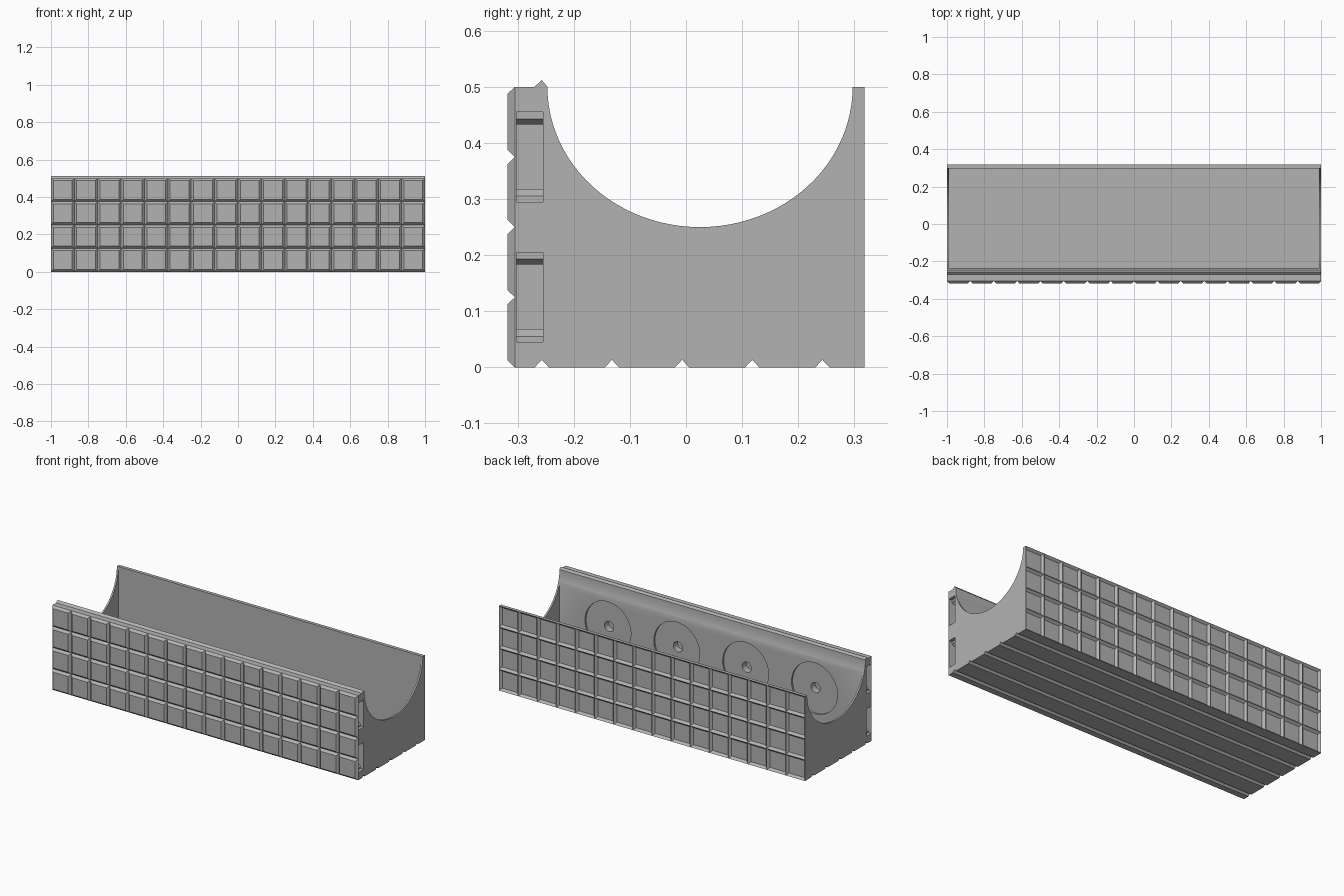
import bpy, bmesh
from math import cos, sin, tau, radians

cube = bpy.data.objects.get("Cube")
if cube:
    bpy.data.objects.remove(cube, do_unlink=True)

PITCH, H = 0.125, 0.0125          # tile pitch, groove and ridge half width
FACE, OUTER = 0.305, 0.318        # body face and outermost face in y

grey = bpy.data.materials.new("plain grey")
grey.use_nodes = True
grey.diffuse_color = (0.45, 0.45, 0.45, 1)
grey.node_tree.nodes["Principled BSDF"].inputs["Base Color"].default_value = (0.45, 0.45, 0.45, 1)

PLACE = {"x": lambda u, v, w: (w, u, v),
         "y": lambda u, v, w: (u, w, v),
         "z": lambda u, v, w: (u, v, w)}


def add_prism(bm, points, axis, lo, hi):
    """Extrude a 2D outline along an axis."""
    put = PLACE[axis]
    a = [bm.verts.new(put(u, v, lo)) for u, v in points]
    b = [bm.verts.new(put(u, v, hi)) for u, v in points]
    n = len(points)
    bm.faces.new(a)
    bm.faces.new(b[::-1])
    for i in range(n):
        j = (i + 1) % n
        bm.faces.new((a[j], a[i], b[i], b[j]))


def finish(name, bm):
    bmesh.ops.recalc_face_normals(bm, faces=bm.faces[:])
    mesh = bpy.data.meshes.new(name)
    bm.to_mesh(mesh)
    bm.free()
    mesh.materials.append(grey)
    obj = bpy.data.objects.new(name, mesh)
    bpy.context.collection.objects.link(obj)
    return obj


def prism(name, points, axis, lo, hi):
    bm = bmesh.new()
    add_prism(bm, points, axis, lo, hi)
    return finish(name, bm)


def ellipse(cu, cv, ru, rv, n):
    return [(cu + ru * cos(tau * i / n), cv + rv * sin(tau * i / n)) for i in range(n)]


def activate(obj):
    bpy.ops.object.select_all(action="DESELECT")
    obj.select_set(True)
    bpy.context.view_layer.objects.active = obj


def cut(obj, cutter):
    cutter.hide_render = True
    activate(obj)
    mod = obj.modifiers.new("cut", "BOOLEAN")
    mod.operation, mod.solver, mod.object = "DIFFERENCE", "EXACT", cutter
    bpy.ops.object.modifier_apply(modifier=mod.name)
    bpy.data.objects.remove(cutter, do_unlink=True)


# Body: end outline with bottom grooves and a locating ridge on the front rim
outline = [(-FACE, 0)]
for k in range(5):
    g = -0.257 + PITCH * k
    outline += [(g - H, 0), (g, 0.0135), (g + H, 0)]
outline += [(FACE, 0), (FACE, 0.5), (-0.247, 0.5), (-0.257, 0.512), (-0.27, 0.5), (-FACE, 0.5)]
body = prism("trough_body", outline, "x", -1, 1)

# Inner cavity, then the rounded opening through both thin end walls
cut(body, prism("cavity_cutter", [(-0.235, 0.02), (0.298, 0.02), (0.298, 0.6), (-0.235, 0.6)],
                "x", -0.99, 0.99))
cut(body, prism("opening_cutter", ellipse(0.025, 0.5, 0.272, 0.25, 96), "x", -1.1, 1.1))

# Round recesses with a centre hole on the inside of the front wall
for x in (-0.675, -0.225, 0.225, 0.675):
    cut(body, prism("recess_cutter", ellipse(x, 0.25, 0.15, 0.15, 64), "y", -0.246, -0.2))
    cut(body, prism("hole_cutter", ellipse(x, 0.25, 0.03, 0.03, 32), "y", -0.285, -0.2))

# Stepped connector slots in both ends of the front wall
slot = [(1.05, 0.045), (0.98, 0.045), (0.98, 0.055), (0.965, 0.068), (0.94, 0.068),
        (0.94, 0.183), (0.965, 0.183), (0.98, 0.193), (0.98, 0.205), (1.05, 0.205)]
for side in (-1, 1):
    for lift in (0, 0.25):
        cut(body, prism("slot_cutter", [(side * x, z + lift) for x, z in slot],
                        "y", -0.302, -0.255))
activate(body)
bpy.ops.object.shade_smooth_by_angle(angle=radians(25))

# Front tiles: one bevelled pad repeated in a grid
bm = bmesh.new()
base, top = [], []
for sx, sz in ((-1, -1), (1, -1), (1, 1), (-1, 1)):
    cx, cz, r = -1 + PITCH / 2, PITCH / 2, PITCH / 2
    base.append(bm.verts.new((cx + sx * r, -FACE, cz + sz * r)))
    top.append(bm.verts.new((cx + sx * (r - H), -OUTER, cz + sz * (r - H))))
bm.faces.new(top)
for i in range(4):
    j = (i + 1) % 4
    bm.faces.new((base[i], base[j], top[j], top[i]))
tiles = finish("front_tiles", bm)
for count, offset in ((16, (PITCH, 0, 0)), (4, (0, 0, PITCH))):
    mod = tiles.modifiers.new("grid", "ARRAY")
    mod.count = count
    mod.use_relative_offset = False
    mod.use_constant_offset = True
    mod.constant_offset_displace = offset
activate(tiles)
for mod in list(tiles.modifiers):
    bpy.ops.object.modifier_apply(modifier=mod.name)

# Back ridges: a grid of V ribs that mates with the front grooves
bm = bmesh.new()
for k in range(5):
    z = k * PITCH
    add_prism(bm, [(FACE, max(z - H, 0)), (OUTER, z), (FACE, min(z + H, 0.5))], "x", -1, 1)
for k in range(17):
    x = -1 + k * PITCH
    add_prism(bm, [(max(x - H, -1), FACE), (x, OUTER), (min(x + H, 1), FACE)], "z", 0, 0.5)
finish("back_ridges", bm)
